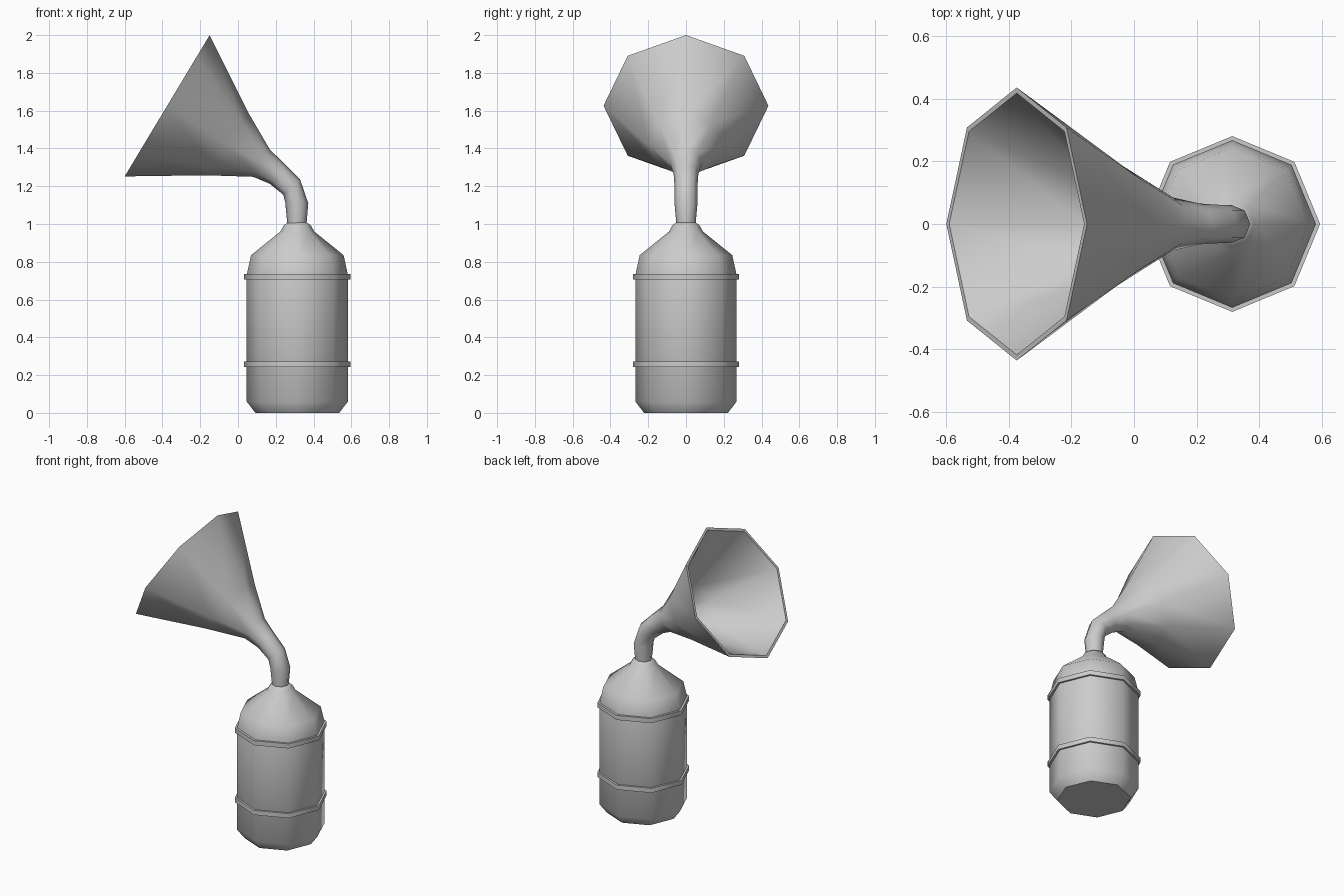
import bpy, bmesh, math
from mathutils import Vector

if "Cube" in bpy.data.objects:
    bpy.data.objects.remove(bpy.data.objects["Cube"])

SIDES = 8
CX = 0.314  # tank axis


def loft(name, sections, closed=False):
    """Skin octagonal rings; each section gives two opposite points (x1, z1, x2, z2)."""
    bm = bmesh.new()
    rings = []
    for x1, z1, x2, z2 in sections:
        a, b = Vector((x1, 0, z1)), Vector((x2, 0, z2))
        mid, half = (a + b) / 2, (a - b) / 2
        side = Vector((0, half.length, 0))
        rings.append([bm.verts.new(mid + half * math.cos(t) + side * math.sin(t))
                      for t in (2 * math.pi * i / SIDES for i in range(SIDES))])
    pairs = list(zip(rings, rings[1:]))
    if closed:
        pairs.append((rings[-1], rings[0]))
    else:
        bm.faces.new(rings[0])
        bm.faces.new(rings[-1])
    for lo, hi in pairs:
        for i in range(SIDES):
            j = (i + 1) % SIDES
            bm.faces.new((lo[i], lo[j], hi[j], hi[i]))
    bmesh.ops.recalc_face_normals(bm, faces=bm.faces)
    mesh = bpy.data.meshes.new(name)
    bm.to_mesh(mesh)
    bm.free()
    ob = bpy.data.objects.new(name, mesh)
    bpy.context.collection.objects.link(ob)
    bpy.ops.object.select_all(action='DESELECT')
    ob.select_set(True)
    bpy.context.view_layer.objects.active = ob
    bpy.ops.object.shade_smooth_by_angle(angle=math.radians(50))
    return ob


def turned(profile):
    return [(CX + r, z, CX - r, z) for r, z in profile]


# Gas tank with rounded foot and shoulder
loft("tank", turned([(0.222, 0), (0.268, 0.06), (0.268, 0.73), (0.245, 0.835),
                     (0.09, 0.96), (0.07, 0.995), (0.05, 1.008)]))

# Two raised bands
for name, z in (("lower_band", 0.242), ("upper_band", 0.705)):
    loft(name, turned([(0.255, z), (0.281, z), (0.281, z + 0.03), (0.255, z + 0.03)]),
         closed=True)

# Bent neck flaring into the horn, then back down the inside wall
outer = [(0.362, 0.99, 0.262, 0.99),
         (0.372, 1.11, 0.25, 1.115),
         (0.328, 1.238, 0.24, 1.155),
         (0.25, 1.315, 0.168, 1.213),
         (0.168, 1.395, 0.08, 1.25),
         (0.06, 1.58, -0.17, 1.258),
         (-0.15, 2.0, -0.6, 1.252)]
wall = 0.018
inner = []
for x1, z1, x2, z2 in reversed(outer[3:]):
    a, b = Vector((x1, z1)), Vector((x2, z2))
    d = (a - b).normalized() * wall
    inner.append((*(a - d), *(b + d)))
loft("horn", outer + inner)
